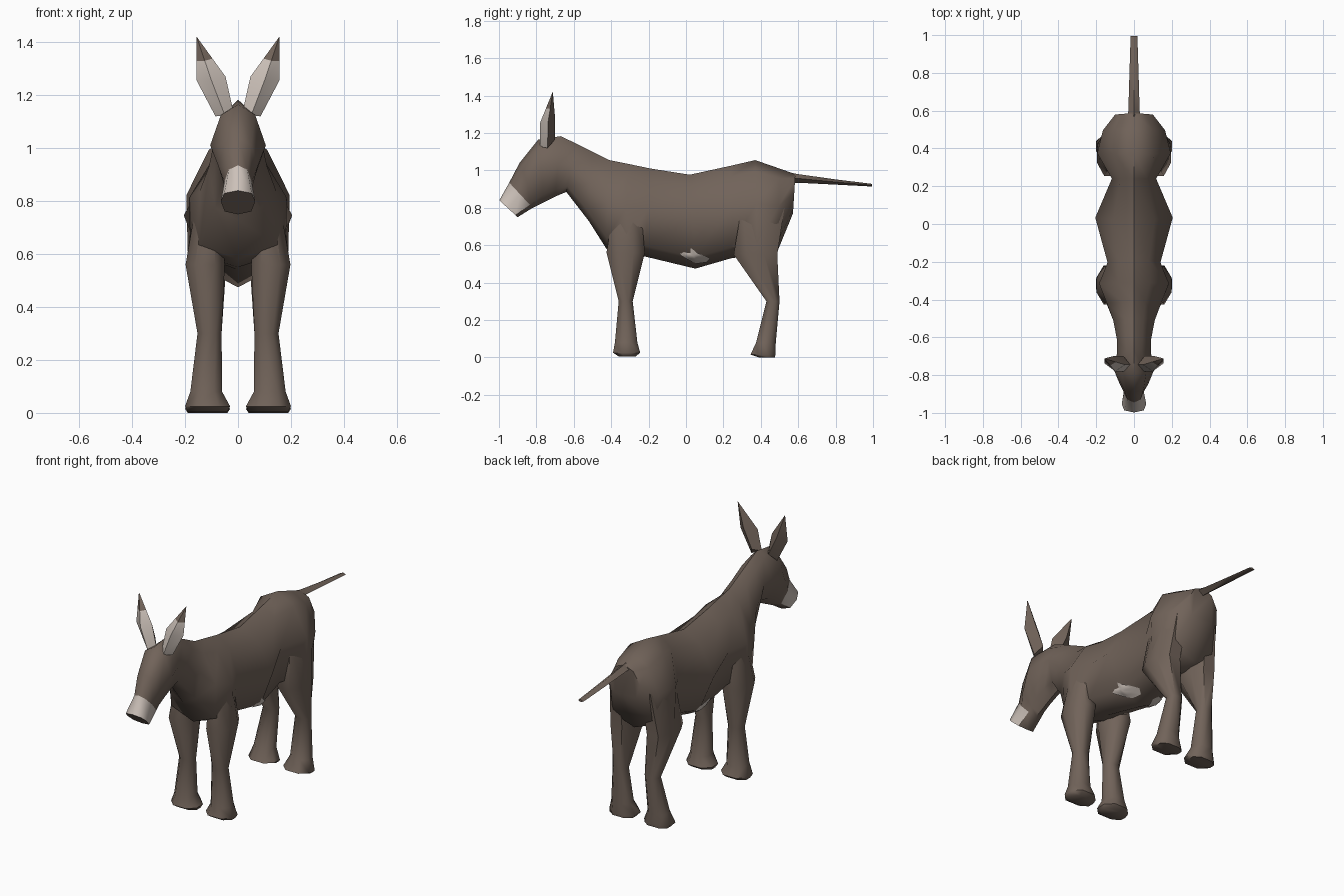
import bpy, bmesh, math
from mathutils import Vector
from mathutils.bvhtree import BVHTree

if "Cube" in bpy.data.objects:
    bpy.data.objects.remove(bpy.data.objects["Cube"])


def material(name, rgb):
    m = bpy.data.materials.new(name)
    m.diffuse_color = (*rgb, 1)
    m.use_nodes = True
    m.node_tree.nodes["Principled BSDF"].inputs["Base Color"].default_value = m.diffuse_color
    return m


BROWN = material("brown coat", (0.165, 0.125, 0.101))
CREAM = material("cream patch", (0.60, 0.53, 0.48))


def finish(name, bm, angle=55):
    bmesh.ops.remove_doubles(bm, verts=bm.verts, dist=0.0005)
    bmesh.ops.recalc_face_normals(bm, faces=bm.faces)
    me = bpy.data.meshes.new(name)
    bm.to_mesh(me)
    bm.free()
    me.materials.append(BROWN)
    me.materials.append(CREAM)
    ob = bpy.data.objects.new(name, me)
    bpy.context.collection.objects.link(ob)
    bpy.ops.object.select_all(action='DESELECT')
    ob.select_set(True)
    bpy.context.view_layer.objects.active = ob
    bpy.ops.object.shade_smooth_by_angle(angle=math.radians(angle))
    return ob


def loft(name, rings, cream=lambda seg, side: False, angle=55):
    """Skin closed rings of points; cream(seg, side) picks the pale faces."""
    bm = bmesh.new()
    vs = [[bm.verts.new(p) for p in r] for r in rings]
    n = len(rings[0])
    for i in range(len(vs) - 1):
        for j in range(n):
            k = (j + 1) % n
            f = bm.faces.new((vs[i][j], vs[i][k], vs[i + 1][k], vs[i + 1][j]))
            f.material_index = int(cream(i, j))
    bm.faces.new(vs[0])
    bm.faces.new(vs[-1])
    return finish(name, bm, angle)


# Body, neck and head: top (y, z), bottom (y, z), upper / middle / lower half widths
SECTIONS = [
    ((0.585, 0.98), (0.572, 0.77), 0.06, 0.10, 0.07),
    ((0.50, 1.01), (0.49, 0.57), 0.10, 0.165, 0.14),
    ((0.37, 1.055), (0.38, 0.55), 0.11, 0.195, 0.19),
    ((0.24, 1.025), (0.24, 0.53), 0.07, 0.117, 0.11),
    ((0.02, 0.977), (0.05, 0.475), 0.11, 0.205, 0.12),
    ((-0.19, 1.01), (-0.22, 0.54), 0.08, 0.14, 0.13),
    ((-0.31, 1.035), (-0.32, 0.55), 0.085, 0.185, 0.18),
    ((-0.41, 1.055), (-0.425, 0.58), 0.06, 0.145, 0.145),
    ((-0.50, 1.10), (-0.52, 0.73), 0.05, 0.11, 0.085),
    ((-0.59, 1.145), (-0.64, 0.885), 0.045, 0.09, 0.05),
    ((-0.67, 1.183), (-0.70, 0.86), 0.04, 0.09, 0.05),
    ((-0.79, 1.165), (-0.76, 0.83), 0.065, 0.105, 0.05),
    ((-0.89, 1.04), (-0.80, 0.81), 0.05, 0.075, 0.045),
    ((-0.945, 0.935), (-0.82, 0.80), 0.035, 0.052, 0.045),
    ((-0.998, 0.84), (-0.90, 0.75), 0.052, 0.065, 0.05),
]


def body_ring(top, bottom, wu, wm, wl):
    def at(x, t):
        return (x, top[0] + (bottom[0] - top[0]) * t, top[1] + (bottom[1] - top[1]) * t)
    right = [(wu, 0.12), (wm, 0.46), (wl, 0.88)]
    return ([at(0, 0)] + [at(w, t) for w, t in right] + [at(0, 1)]
            + [at(-w, t) for w, t in reversed(right)])


body = loft("body_and_head", [body_ring(*s) for s in SECTIONS],
            lambda seg, side: seg == len(SECTIONS) - 2 and side not in (3, 4))


# Legs: z, back and front y, inner and outer x
def leg_ring(s, z, y0, y1, x0, x1):
    cx, cy, hx, hy = (x0 + x1) / 2, (y0 + y1) / 2, (x1 - x0) / 2, (y1 - y0) / 2
    shape = [(1, .4), (.5, 1), (-.5, 1), (-1, .4), (-1, -.4), (-.5, -1), (.5, -1), (1, -.4)]
    return [(s * (cx + a * hx), cy + b * hy, z) for a, b in shape]


FRONT_LEG = [(0.78, -0.39, -0.24, 0.06, 0.16), (0.56, -0.425, -0.22, 0.05, 0.198),
             (0.30, -0.36, -0.285, 0.062, 0.153), (0.08, -0.38, -0.26, 0.06, 0.18),
             (0.025, -0.39, -0.245, 0.03, 0.20), (0.005, -0.36, -0.27, 0.04, 0.19)]
HIND_LEG = [(0.82, 0.30, 0.53, 0.04, 0.165), (0.55, 0.255, 0.488, 0.045, 0.196),
            (0.30, 0.43, 0.50, 0.062, 0.150), (0.08, 0.375, 0.48, 0.06, 0.18),
            (0.015, 0.345, 0.478, 0.03, 0.20), (0.0, 0.39, 0.475, 0.04, 0.19)]

# Ears: inner, front, outer and back points of each ring
EAR_BASE = [(.02, -.745, 1.15), (.05, -.78, 1.125), (.085, -.74, 1.12), (.055, -.70, 1.165)]
EAR_MID = [(.047, -.745, 1.27), (.10, -.78, 1.255), (.156, -.738, 1.255), (.11, -.70, 1.28)]
EAR_TIP = Vector((0.157, -0.712, 1.422))


def ear_rings(s):
    rings = [EAR_BASE, EAR_MID]
    for t in (0.45, 0.985):
        rings.append([Vector(p).lerp(EAR_TIP, t) for p in EAR_MID])
    return [[(s * p[0], p[1], p[2]) for p in r] for r in rings]


# Flank patch outline (y, z), laid on the body as a thin plate
SPOT = [(-.04, .585), (-.01, .597), (.03, .585), (.06, .562), (.09, .55),
        (.13, .532), (.11, .512), (.06, .505), (.02, .52), (-.03, .55)]


def flank_spot(name, s):
    tree = BVHTree.FromPolygons([v.co for v in body.data.vertices],
                                [list(p.vertices) for p in body.data.polygons])
    bm = bmesh.new()

    def stick(y, z):
        hit, normal, _, _ = tree.ray_cast(Vector((s, y, z)), Vector((-s, 0, 0)))
        return bm.verts.new(hit + Vector((s * 0.005, 0, -0.003)))
    cy, cz = 0.04, 0.545
    rings = [[stick(cy + (y - cy) * t, cz + (z - cz) * t) for y, z in SPOT]
             for t in (1, 0.67, 0.33)]
    mid = stick(cy, cz)
    for j in range(len(SPOT)):
        k = (j + 1) % len(SPOT)
        for a, b in zip(rings, rings[1:]):
            bm.faces.new((a[j], a[k], b[k], b[j]))
        bm.faces.new((rings[-1][j], rings[-1][k], mid))
    for f in bm.faces:
        f.material_index = 1
    bm.normal_update()
    if sum(f.normal.x * f.calc_area() for f in bm.faces) * s < 0:
        bmesh.ops.reverse_faces(bm, faces=bm.faces)
    me = bpy.data.meshes.new(name)
    bm.to_mesh(me)
    bm.free()
    me.materials.append(BROWN)
    me.materials.append(CREAM)
    me.shade_smooth()
    bpy.context.collection.objects.link(bpy.data.objects.new(name, me))


for label, s in (("right", 1), ("left", -1)):
    loft("front_leg_" + label, [leg_ring(s, *r) for r in FRONT_LEG])
    loft("hind_leg_" + label, [leg_ring(s, *r) for r in HIND_LEG])
    loft("ear_" + label, ear_rings(s), lambda seg, side: seg < 2 and side < 2)
    flank_spot("flank_spot_" + label, s)

# Tail: y, centre z, half width, half height
TAIL = [(0.50, 0.965, 0.04, 0.035), (0.60, 0.957, 0.03, 0.023),
        (0.80, 0.938, 0.024, 0.014), (0.995, 0.921, 0.018, 0.007)]
loft("tail", [[(w, y, z), (0, y, z + h), (-w, y, z), (0, y, z - h)] for y, z, w, h in TAIL])
